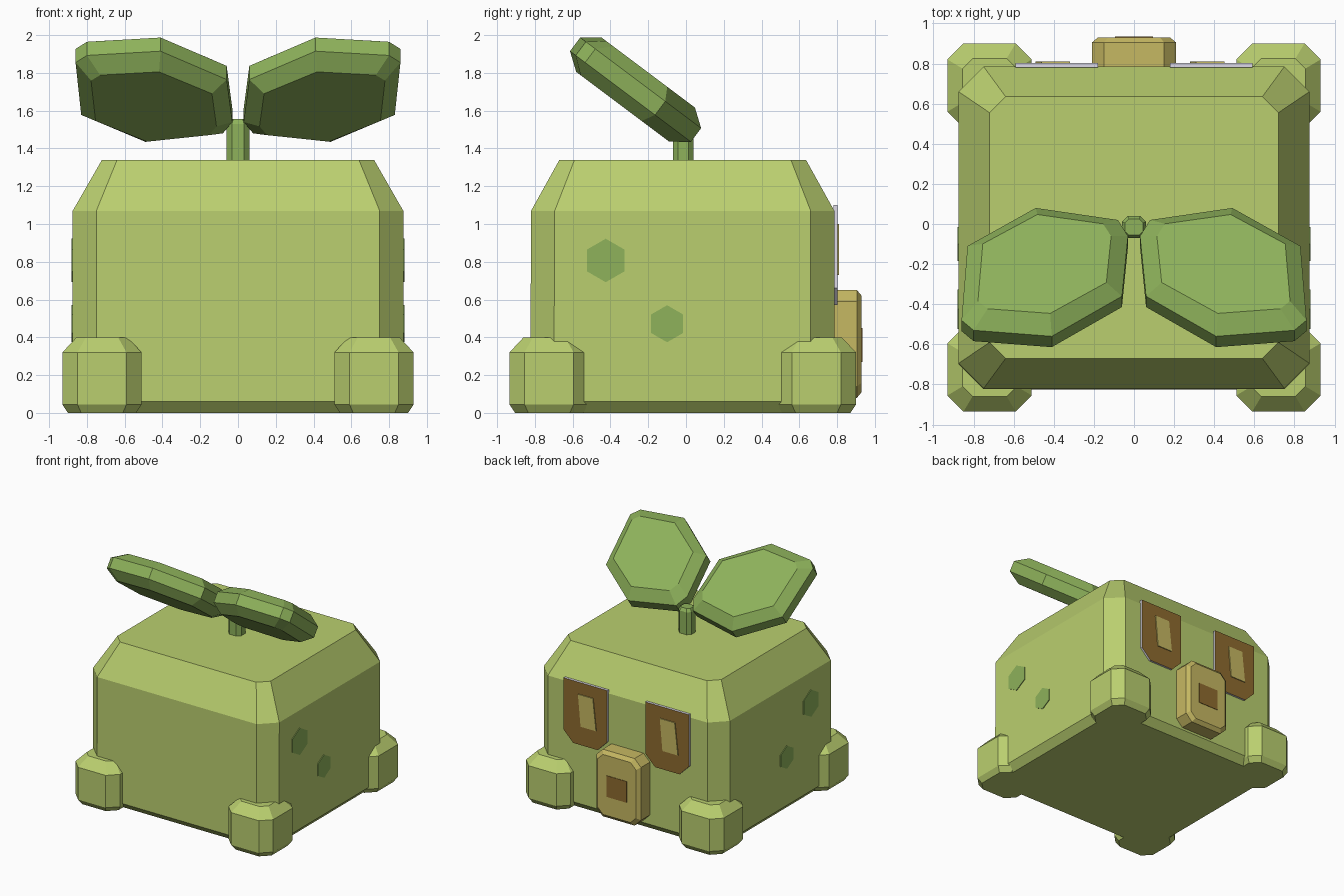
import bpy, bmesh, math
from mathutils import Vector

cube = bpy.data.objects.get("Cube")
if cube:
    bpy.data.objects.remove(cube, do_unlink=True)


def material(name, rgb):
    lin = [((c / 255 + 0.055) / 1.055) ** 2.4 for c in rgb] + [1]
    m = bpy.data.materials.new(name)
    m.use_nodes = True
    m.diffuse_color = lin
    m.node_tree.nodes["Principled BSDF"].inputs["Base Color"].default_value = lin
    return m


SKIN = material("lime skin", (186, 207, 111))
LEAF = material("leaf green", (142, 178, 91))
TAN = material("tan", (198, 184, 98))
BROWN = material("brown", (142, 107, 47))
WHITE = material("eye white", (225, 222, 235))


def loft(name, rings, mats, rule=None):
    """Join rings of equal length into a closed flat-shaded solid."""
    bm = bmesh.new()
    loops = [[bm.verts.new(p) for p in ring] for ring in rings]
    n = len(loops[0])
    for a, b in zip(loops, loops[1:]):
        for i in range(n):
            j = (i + 1) % n
            bm.faces.new((a[i], a[j], b[j], b[i]))
    bm.faces.new(loops[0])
    bm.faces.new(loops[-1])
    bmesh.ops.recalc_face_normals(bm, faces=bm.faces)
    if rule:
        for f in bm.faces:
            f.material_index = rule(f)
    mesh = bpy.data.meshes.new(name)
    bm.to_mesh(mesh)
    bm.free()
    for m in mats:
        mesh.materials.append(m)
    obj = bpy.data.objects.new(name, mesh)
    bpy.context.collection.objects.link(obj)
    return obj


def octagon(x0, x1, y0, y1, c, z):
    """Rectangle with cut corners, lying flat at height z."""
    pts = [(x0 + c, y0), (x1 - c, y0), (x1, y0 + c), (x1, y1 - c),
           (x1 - c, y1), (x0 + c, y1), (x0, y1 - c), (x0, y0 + c)]
    return [(x, y, z) for x, y in pts]


def upright(ring):
    """Turn a flat ring so its height runs along y."""
    return [(x, z, y) for x, y, z in ring]


def plate(name, outline, y0, y1, mats, rule=None):
    return loft(name, [[(x, y, z) for x, z in outline] for y in (y0, y1)], mats, rule)


# Body: boxy block with cut corners and a sloping shoulder
loft("body", [octagon(-.82, .82, -.77, .73, .12, 0),
              octagon(-.875, .875, -.825, .785, .125, .06),
              octagon(-.875, .875, -.82, .785, .125, 1.07),
              octagon(-.72, .72, -.67, .635, .08, 1.34)], [SKIN])

# Feet, one at each corner
for side, s in (("left", 1), ("right", -1)):
    for end, cy in (("front", -.725), ("back", .69)):
        rings = []
        for r, c, z in ((.18, .07, 0), (.21, .08, .045), (.21, .08, .32), (.135, .05, .4)):
            rings.append(octagon(s * .72 - r, s * .72 + r, cy - r, cy + r, c, z))
        loft(f"{end}_{side}_foot", rings, [SKIN])

# Stem
loft("stem", [octagon(-.06, .06, -.07, .04, .028, 1.32),
              octagon(-.06, .06, -.07, .04, .028, 1.53),
              octagon(-.045, .045, -.055, .025, .02, 1.555)], [LEAF])

# Leaves: tilted slabs with bevelled faces
outline = [(.08, .02), (.49, .08), (.83, -.11), (.86, -.48),
           (.80, -.53), (.41, -.56), (.06, -.36), (.03, -.06)]
normal = Vector((0, .6, .8))
for side, s in (("left", 1), ("right", -1)):
    rings = []
    for shrink, offset in ((True, -.158), (False, -.09), (False, 0), (True, .068)):
        ring = []
        for x, y in outline:
            if shrink:
                x, y = .45 + (x - .45) * .8, -.24 + (y + .24) * .77
            p = Vector((x, y, 1.567 - .75 * y)) + normal * offset
            ring.append((s * p.x, p.y, p.z))
        rings.append(ring)
    loft(f"{side}_leaf", rings, [LEAF])

# Hexagonal spots on both flanks
for side, s in (("left", 1), ("right", -1)):
    for label, y, z, r in (("upper", -.425, .807, .115), ("lower", -.10, .472, .098)):
        hexagon = [(y + r * math.sin(k * math.pi / 3), z + r * math.cos(k * math.pi / 3))
                   for k in range(6)]
        loft(f"{label}_{side}_spot",
             [[(s * x, a, b) for a, b in hexagon] for x in (.873, .881)], [LEAF])

# Eyes: white-edged plates with brown faces and tan highlights
for side, cx in (("left", .385), ("right", -.385)):
    shape = [(cx - .205, 1.10), (cx - .205, .66), (cx - .115, .57),
             (cx + .115, .57), (cx + .205, .66), (cx + .205, 1.10)]
    plate(f"{side}_eye", shape, .78, .802, [WHITE, BROWN],
          lambda f: 1 if f.normal.y > .9 else 0)
    shine = [(cx - .075, 1.0), (cx - .105, .73), (cx + .04, .73), (cx + .065, 1.0)]
    plate(f"{side}_eye_shine", shine, .802, .81, [TAN])

# Muzzle with a brown patch
loft("muzzle", [upright(octagon(-.21, .21, .08, .65, .06, .76)),
                upright(octagon(-.21, .21, .08, .65, .06, .905)),
                upright(octagon(-.18, .18, .11, .62, .05, .93))], [TAN])
plate("muzzle_patch", [(-.095, .27), (.095, .27), (.095, .45), (-.095, .45)],
      .929, .934, [BROWN])
